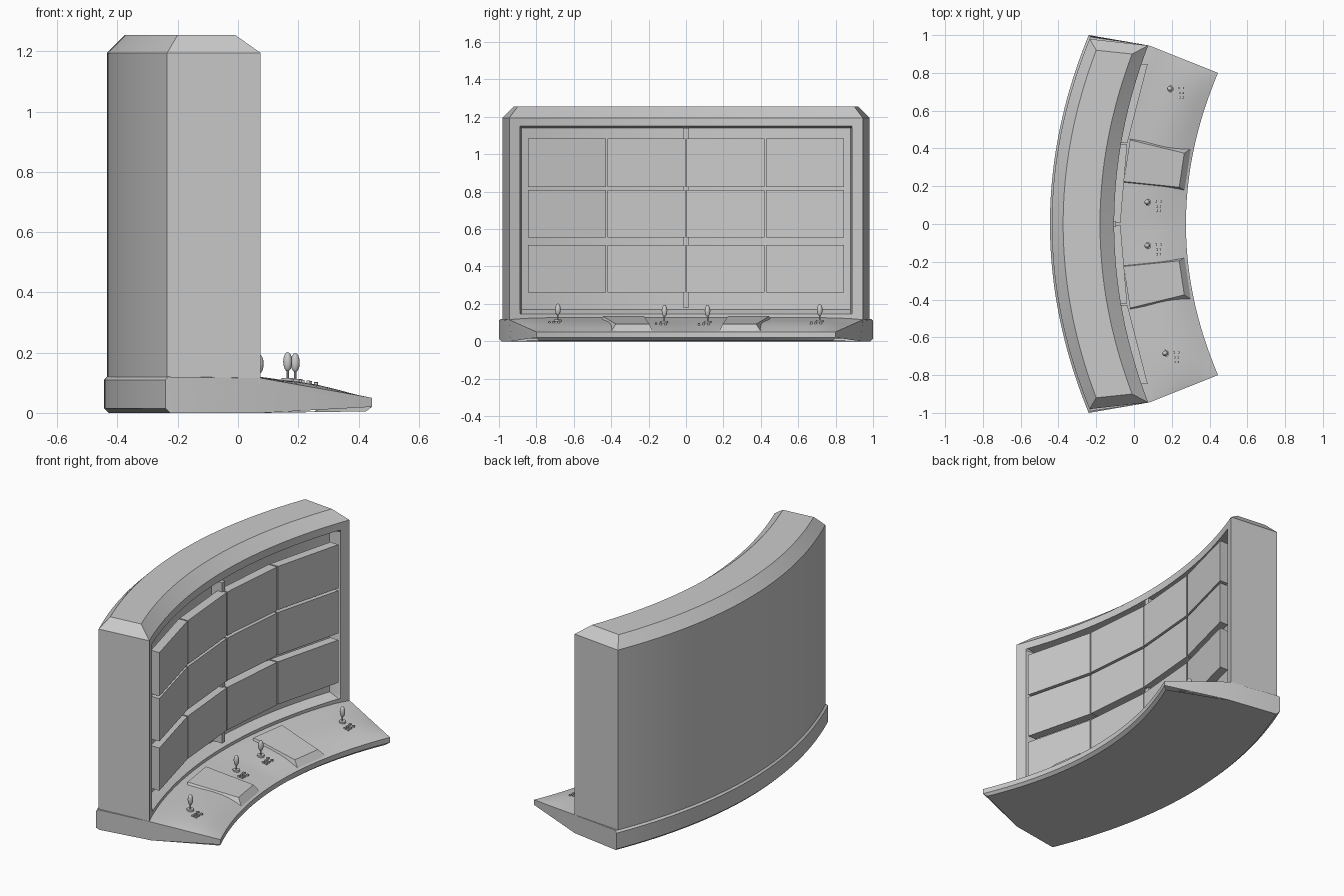
import bpy, bmesh, math
from mathutils import Vector

if "Cube" in bpy.data.objects:
    bpy.data.objects.remove(bpy.data.objects["Cube"])

# Plan curves: (x at centre, x at end, y at end); u runs -1..1 along the curve
BASE_BACK, WALL, DESK_FRONT = (-.445, -.24, 1.0), (-.105, .08, .945), (.275, .445, .80)


def plan(c, u, dx=0.0):
    return c[0] + (c[1] - c[0]) * u * u + dx, c[2] * u


def finish(name, bm, smooth=True):
    bmesh.ops.recalc_face_normals(bm, faces=bm.faces)
    me = bpy.data.meshes.new(name)
    bm.to_mesh(me)
    bm.free()
    ob = bpy.data.objects.new(name, me)
    bpy.context.collection.objects.link(ob)
    if smooth:
        bpy.context.view_layer.objects.active = ob
        ob.select_set(True)
        bpy.ops.object.shade_smooth_by_angle(angle=math.radians(28))
        ob.select_set(False)
    return ob


def sweep(name, section, us, caps):
    """Join closed sections along u; caps lists index groups for the end faces."""
    bm = bmesh.new()
    rings = [[bm.verts.new(p) for p in section(u)] for u in us]
    n = len(rings[0])
    for a, b in zip(rings, rings[1:]):
        for i in range(n):
            j = (i + 1) % n
            bm.faces.new((a[i], a[j], b[j], b[i]))
    for r in (rings[0], rings[-1]):
        for c in caps:
            bm.faces.new([r[i] for i in c])
    bmesh.ops.remove_doubles(bm, verts=bm.verts, dist=1e-5)
    return finish(name, bm)


def prism(name, bottom, top):
    """Six-sided solid from two quads."""
    bm = bmesh.new()
    a = [bm.verts.new(p) for p in bottom]
    b = [bm.verts.new(p) for p in top]
    bm.faces.new(a)
    bm.faces.new(b)
    for i in range(4):
        j = (i + 1) % 4
        bm.faces.new((a[i], a[j], b[j], b[i]))
    return finish(name, bm, False)


def box(name, x0, x1, y0, y1, z0, z1):
    q = [(x0, y0), (x1, y0), (x1, y1), (x0, y1)]
    return prism(name, [(*p, z0) for p in q], [(*p, z1) for p in q])


# Curved desk surface, v = 0 at the wall and 1 at the front edge
def desk(u, v):
    a, b = plan(WALL, u), plan(DESK_FRONT, u)
    x, y = a[0] + (b[0] - a[0]) * v, a[1] + (b[1] - a[1]) * v
    fade = 1 - abs(u) ** 10
    swell = .3 + .7 * math.sin(math.pi / 2 * min(1, abs(u) / .7))
    z = .115 - .065 * v + fade * (.012 * (1 - v) + .02 * swell * math.sin(math.pi * v ** 1.5))
    return Vector((x, y, z))


def desk_at(x, y):
    v = .5
    for _ in range(8):
        u = y / (.945 - .145 * v)
        a, b = plan(WALL, u)[0], plan(DESK_FRONT, u)[0]
        v = (x - a) / (b - a)
    return desk(u, v)


# Base with desk
STEPS = 8


def base_section(u):
    bx, by = plan(BASE_BACK, u)
    wx, wy = plan(WALL, u)
    fx, fy = plan(DESK_FRONT, u)
    pts = [(wx, wy * .99, 0), (bx + .015, by * .985, 0), (bx, by, .015), (bx, by, .11),
           (bx + .01, by * .99, .12)]
    pts += [tuple(desk(u, i / STEPS)) for i in range(STEPS + 1)]
    return pts + [(fx, fy, .02), (fx - .02, fy * .985, .005)]


us = [i / 24 for i in range(-24, 25)]
us = us[:1] + [-.985] + us[1:-1] + [.985] + us[-1:]
last = 5 + STEPS + 2
sweep("desk_base", base_section, us, [range(0, 6), [0] + list(range(5, last))])

# Tall curved cabinet with bevelled top and recessed front
BACK, FRONT = (-.435, -.235, .98), (-.105, .075, .945)
TOP_BACK, TOP_FRONT = (-.375, -.20, .92), (-.18, -.01, .90)


def cabinet_section(u):
    d = -.06 if abs(u) < .935 else 0
    rows = [(BACK, 0, .10), (BACK, 0, 1.195), (TOP_BACK, 0, 1.255), (TOP_FRONT, 0, 1.255),
            (FRONT, 0, 1.195), (FRONT, 0, 1.15), (FRONT, d, 1.14), (FRONT, d, .17),
            (FRONT, 0, .145), (FRONT, 0, .10)]
    return [(*plan(c, u, dx), z) for c, dx, z in rows]


us = [-1, -.94] + [.93 * i / 20 for i in range(-20, 21)] + [.94, 1]
sweep("cabinet", cabinet_section, us, [(1, 2, 3, 4), (0, 1, 4, 5, 6, 7, 8, 9)])

# Flat screens, three rows of four
for r, (z0, z1) in enumerate([(.26, .515), (.555, .81), (.825, 1.085)]):
    for c in range(4):
        y0, y1 = -.85 + .425 * c + .004, -.85 + .425 * (c + 1) - .004
        xa, xb = (plan(FRONT, y / .945, .033)[0] for y in (y0, y1))
        q = [(xa - .055, y0), (xa, y0), (xb, y1), (xb - .055, y1)]
        prism(f"screen_{r}_{c}", [(*p, z0) for p in q], [(*p, z1) for p in q])

# Mounting post behind the screens
box("screen_post", -.175, -.095, -.015, .015, .18, 1.14)

# Raised sloping pads on the desk
for s in (-1, 1):
    def pad(v, y, z):
        x = plan(WALL, y / .9)[0] * (1 - v) + plan(DESK_FRONT, y / .8)[0] * v
        return (x, s * y, z)
    prism(f"desk_pad_{s}",
          [pad(.1, .205, .07), pad(.98, .175, .045), pad(.98, .405, .045), pad(.1, .47, .07)],
          [pad(.1, .225, .134), pad(.88, .195, .092), pad(.88, .375, .092), pad(.1, .445, .134)])

# Control levers with small buttons beside them
for k, (x, y) in enumerate([(.19, .715), (.07, .115), (.07, -.115), (.165, -.685)]):
    p = desk_at(x, y)
    bpy.ops.mesh.primitive_cylinder_add(vertices=12, radius=.02, depth=.016, location=p)
    bpy.context.object.name = f"lever_foot_{k}"
    bpy.ops.mesh.primitive_cylinder_add(vertices=8, radius=.004, depth=.05,
                                        location=p + Vector((0, 0, .025)))
    bpy.context.object.name = f"lever_stem_{k}"
    bpy.ops.mesh.primitive_uv_sphere_add(segments=12, ring_count=8, radius=1,
                                         location=p + Vector((0, 0, .062)))
    knob = bpy.context.object
    knob.name = f"lever_knob_{k}"
    knob.scale = (.015, .015, .032)
    bpy.ops.object.shade_smooth()
    for i, (dx, dy) in enumerate([(.045, .005), (.07, .005), (.05, -.022), (.068, -.022),
                                  (.05, -.045), (.068, -.045)]):
        b = desk_at(x + dx, y + dy)
        box(f"button_{k}_{i}", b.x - .006, b.x + .006, b.y - .006, b.y + .006,
            b.z - .006, b.z + .008)
